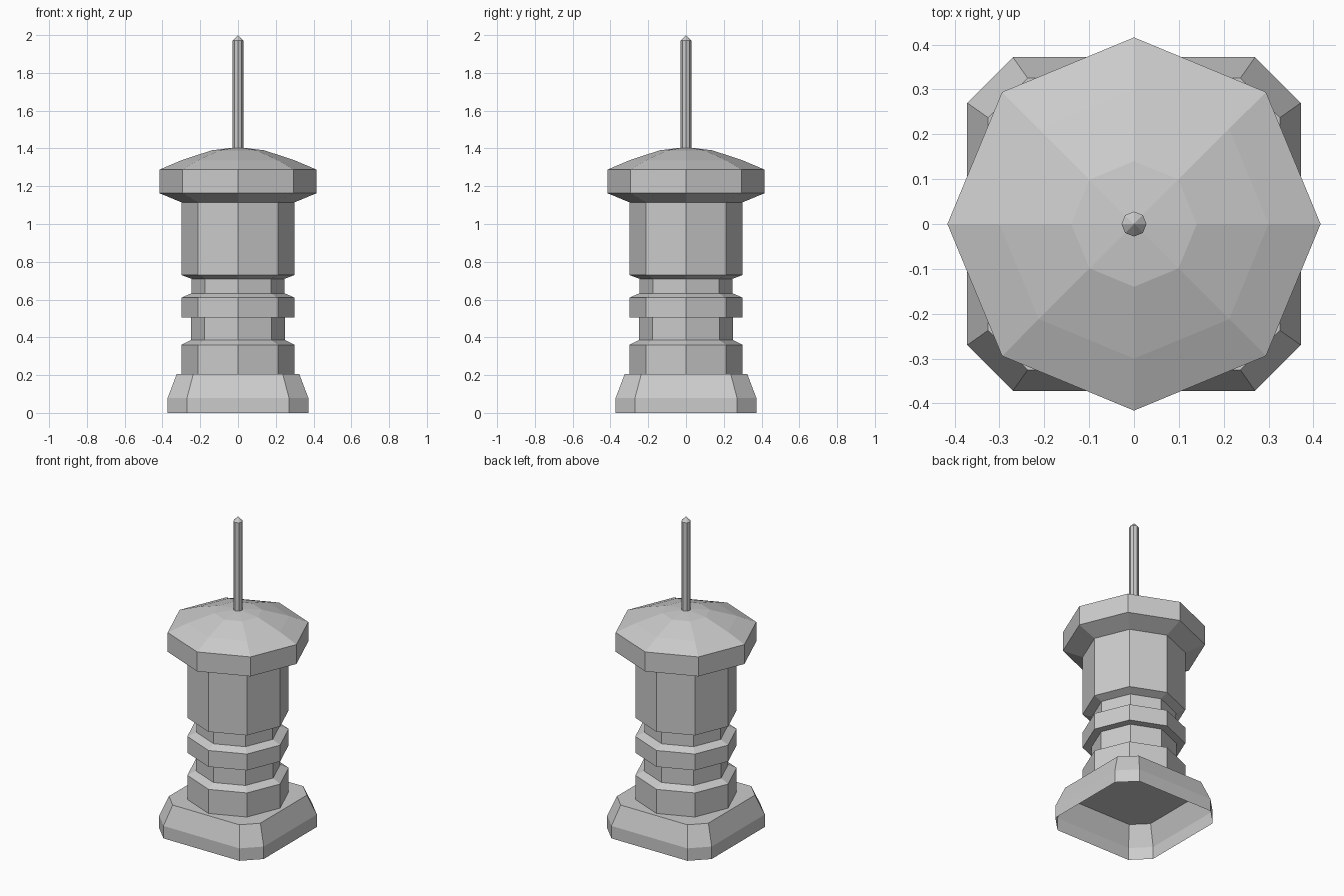
import bpy, bmesh
from math import cos, sin, pi

if "Cube" in bpy.data.objects:
    bpy.data.objects.remove(bpy.data.objects["Cube"])


def octagon(r, z):
    """Regular eight-sided ring with a corner on +x."""
    return [(r * cos(i * pi / 4), r * sin(i * pi / 4), z) for i in range(8)]


def cut_square(half, inner, z):
    """Square ring with its corners cut off."""
    quarter = [(half, -inner), (half, inner)]
    pts = []
    for _ in range(4):
        pts += quarter
        quarter = [(-y, x) for x, y in quarter]
    return [(x, y, z) for x, y in pts]


def loft(name, rings, apex=None, cap_top=False, cap_bottom=False):
    """Join rings into flat faces, ending in a point or a flat cap."""
    bm = bmesh.new()
    loops = [[bm.verts.new(p) for p in ring] for ring in rings]
    n = len(loops[0])
    for low, high in zip(loops, loops[1:]):
        for i in range(n):
            j = (i + 1) % n
            bm.faces.new((low[i], low[j], high[j], high[i]))
    if apex is not None:
        tip = bm.verts.new((0, 0, apex))
        for i in range(n):
            bm.faces.new((loops[-1][i], loops[-1][(i + 1) % n], tip))
    if cap_top:
        bm.faces.new(loops[-1])
    if cap_bottom:
        bm.faces.new(loops[0][::-1])
    mesh = bpy.data.meshes.new(name)
    bm.to_mesh(mesh)
    bm.free()
    obj = bpy.data.objects.new(name, mesh)
    bpy.context.collection.objects.link(obj)
    return obj


# Base: hollow plinth, open underneath
loft("base", [cut_square(0.372, 0.27, 0), cut_square(0.372, 0.27, 0.08),
              cut_square(0.325, 0.237, 0.205)], cap_top=True)

# Column: (radius, height) profile with two grooves
column = [(0.30, 0.205), (0.30, 0.36), (0.25, 0.385), (0.25, 0.505),
          (0.30, 0.505), (0.30, 0.61), (0.247, 0.633), (0.247, 0.71),
          (0.30, 0.73), (0.30, 1.115)]
loft("column", [octagon(r, z) for r, z in column])

# Cap: flared rim and shallow dome
cap = [(0.30, 1.115), (0.416, 1.163), (0.416, 1.288), (0.30, 1.337), (0.14, 1.39)]
loft("cap", [octagon(r, z) for r, z in cap], apex=1.407)

# Rod with a pointed tip
loft("rod", [octagon(0.028, 1.395), octagon(0.028, 1.972)], apex=2.0)
